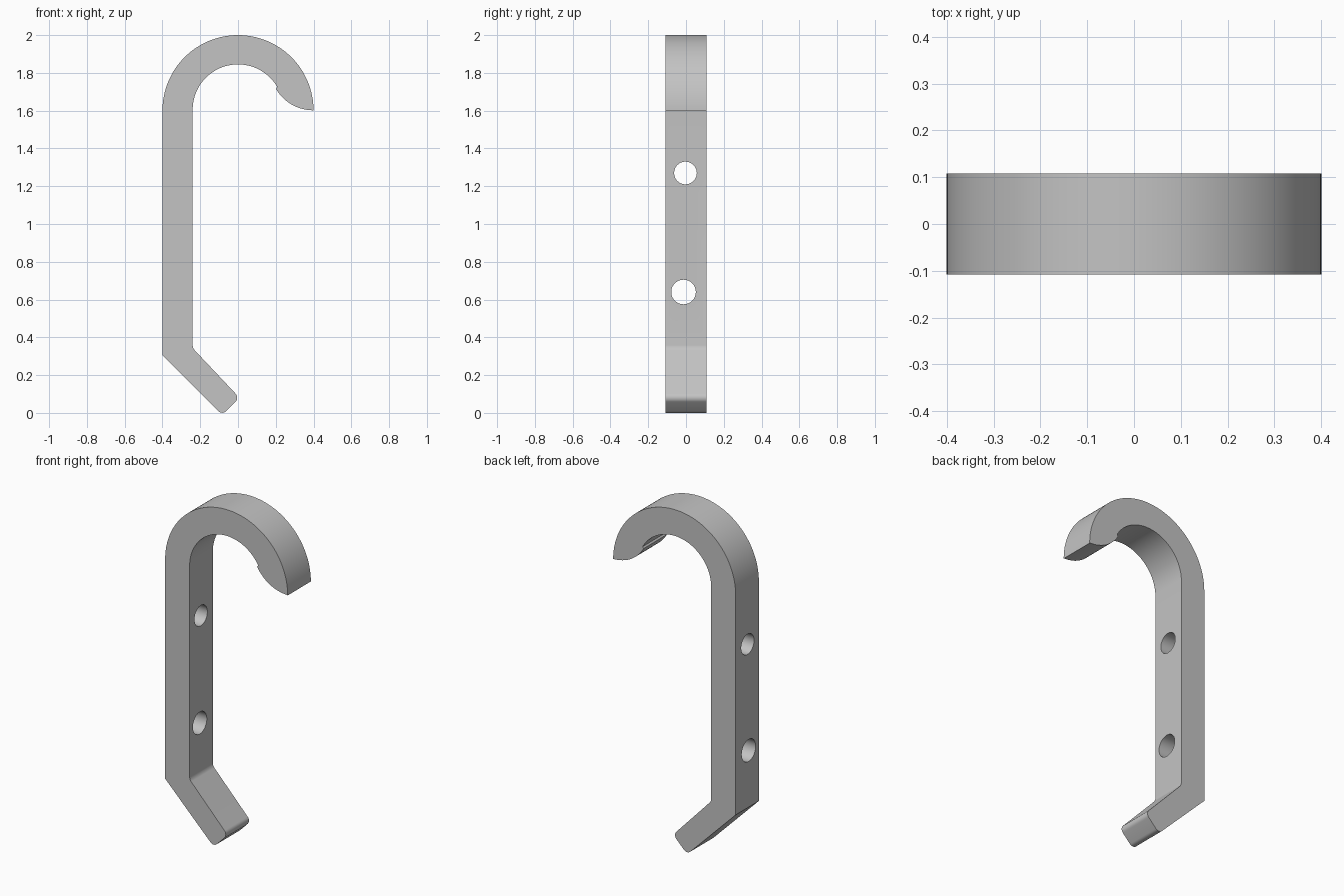
import bpy, bmesh
from math import sin, cos, radians, pi
from mathutils import Vector

cube = bpy.data.objects.get("Cube")
if cube:
    bpy.data.objects.remove(cube, do_unlink=True)

HALF_WIDTH = 0.108

# Single grey metal colour
metal = bpy.data.materials.new("grey metal")
metal.use_nodes = True
grey = (0.55, 0.55, 0.55, 1)
metal.diffuse_color = grey
metal.node_tree.nodes["Principled BSDF"].inputs["Base Color"].default_value = grey


def arc(cx, cz, r, start, end, steps):
    angles = [radians(start + (end - start) * i / steps) for i in range(steps + 1)]
    return [Vector((cx + r * cos(a), cz + r * sin(a))) for a in angles]


def rounded(before, corner, after, reach, steps=8):
    """Smooth corner starting and ending at the given reach from it."""
    b, c, a = Vector(before), Vector(corner), Vector(after)
    p = c + (b - c).normalized() * reach
    q = c + (a - c).normalized() * reach
    w = 0.7
    points = []
    for i in range(steps + 1):
        t = i / steps
        k0, k1, k2 = (1 - t) ** 2, 2 * t * (1 - t) * w, t * t
        points.append((p * k0 + c * k1 + q * k2) / (k0 + k1 + k2))
    return points


# Hook outline: outer crown, curled tip, inner crown, shank and angled foot
heel = (-0.4, 0.305)
bend = (-0.24, 0.343)
toe_top = (0.008, 0.08)
toe_bottom = (-0.083, -0.012)
outline = arc(0, 1.6, 0.4, 180, 0, 64)
outline += arc(0.398, 1.83, 0.228, 270, 210, 20)
outline += arc(0, 1.605, 0.24, 30, 180, 48)
outline += rounded((-0.24, 1.6), bend, toe_top, 0.015, 4)
outline += rounded(bend, toe_top, toe_bottom, 0.03)
outline += rounded(toe_top, toe_bottom, heel, 0.03)
outline.append(Vector(heel))

bm = bmesh.new()
face = bm.faces.new([bm.verts.new((p.x, -HALF_WIDTH, p.y)) for p in outline])
side = bmesh.ops.extrude_face_region(bm, geom=[face])["geom"]
bmesh.ops.translate(bm, verts=[v for v in side if isinstance(v, bmesh.types.BMVert)],
                    vec=(0, 2 * HALF_WIDTH, 0))
bmesh.ops.recalc_face_normals(bm, faces=bm.faces)
mesh = bpy.data.meshes.new("hook_body")
bm.to_mesh(mesh)
bm.free()
mesh.materials.append(metal)
hook = bpy.data.objects.new("hook_body", mesh)
bpy.context.collection.objects.link(hook)

# Two screw holes through the shank
for name, y, z, r in (("upper", -0.003, 1.27, 0.06), ("lower", -0.013, 0.64, 0.065)):
    bpy.ops.mesh.primitive_cylinder_add(vertices=48, radius=r, depth=0.4,
                                        location=(-0.32, y, z), rotation=(0, pi / 2, 0))
    cutter = bpy.context.object
    cutter.name = name + "_hole_cutter"
    cutter.data.materials.append(metal)
    cutter.hide_render = True
    cut = hook.modifiers.new(name + "_hole", "BOOLEAN")
    cut.operation = "DIFFERENCE"
    cut.solver = "EXACT"
    cut.object = cutter
    bpy.ops.object.select_all(action="DESELECT")
    hook.select_set(True)
    bpy.context.view_layer.objects.active = hook
    bpy.ops.object.modifier_apply(modifier=cut.name)
    bpy.data.objects.remove(cutter, do_unlink=True)

bpy.ops.object.shade_smooth_by_angle(angle=radians(30))
